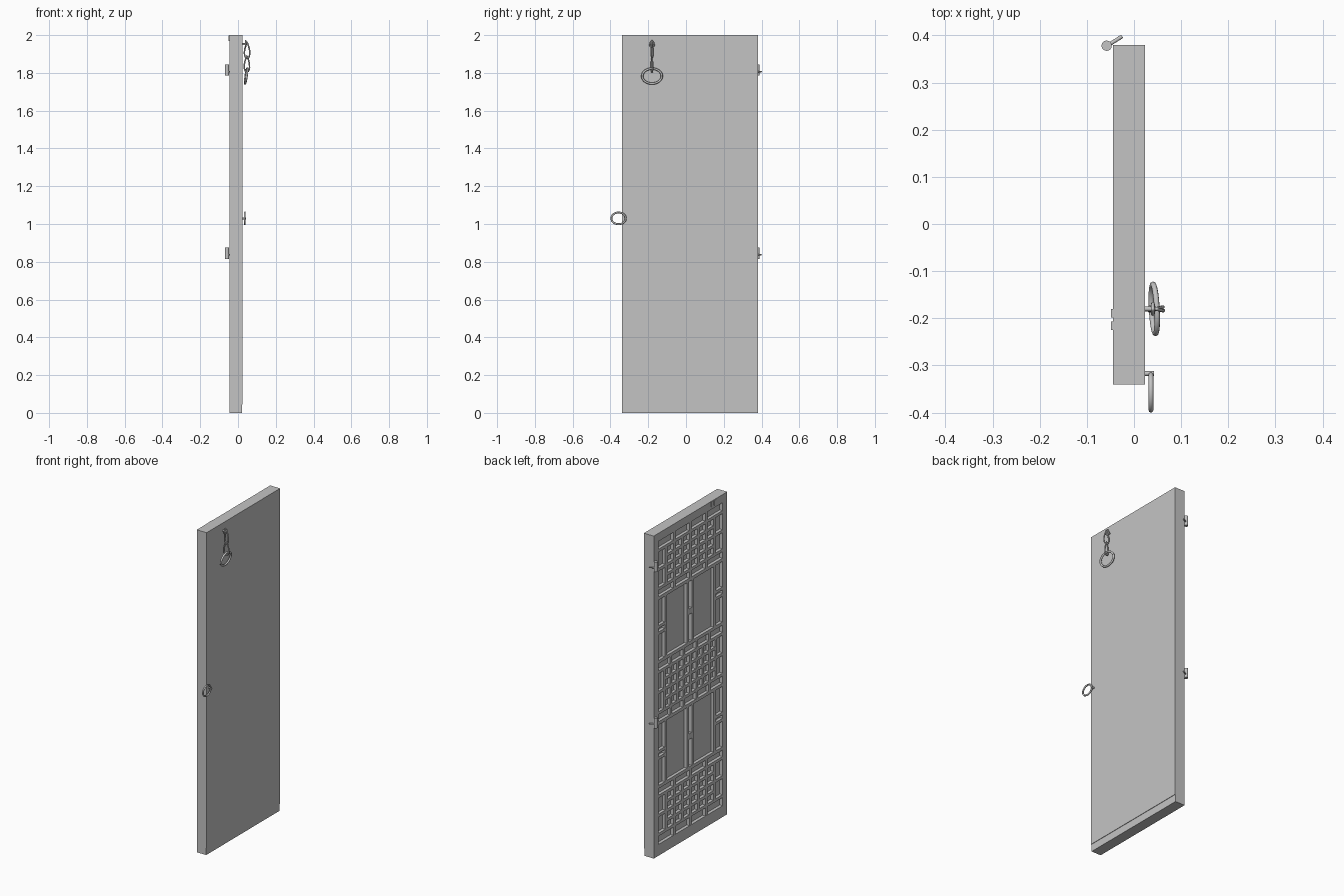
import bpy
from math import sin, cos, pi, radians
from mathutils import Vector

cube = bpy.data.objects.get("Cube")
if cube:
    bpy.data.objects.remove(cube, do_unlink=True)

grey = bpy.data.materials.new("plain_grey")
grey.use_nodes = True
COLOUR = (0.55, 0.55, 0.55, 1)
grey.diffuse_color = COLOUR
grey.node_tree.nodes["Principled BSDF"].inputs["Base Color"].default_value = COLOUR

FACE, FLOOR, BACK = -0.045, -0.025, 0.023    # x of frame face, recess floor, plain side
Y0, Y1 = -0.34, 0.38                         # door edges
MID_Y, MID_Z = 0.02, 1.01                    # lattice centre
HALF_Y, HALF_Z = 0.315, 0.94                 # half size of the recess


def boxes(name, parts):
    """One mesh made of (low corner, high corner) boxes."""
    verts, faces = [], []
    for lo, hi in parts:
        n = len(verts)
        verts += [(x, y, z) for x in (lo[0], hi[0]) for y in (lo[1], hi[1]) for z in (lo[2], hi[2])]
        for f in ((0, 1, 3, 2), (4, 6, 7, 5), (0, 4, 5, 1), (2, 3, 7, 6), (0, 2, 6, 4), (1, 5, 7, 3)):
            faces.append([n + k for k in f])
    mesh = bpy.data.meshes.new(name)
    mesh.from_pydata(verts, [], faces)
    mesh.materials.append(grey)
    ob = bpy.data.objects.new(name, mesh)
    bpy.context.collection.objects.link(ob)
    return ob


def loop(name, centre, width, height, wire, turn=0, lean=0, taper=False):
    """Closed wire loop in the yz plane, turned about z and leaning about y."""
    curve = bpy.data.curves.new(name, "CURVE")
    curve.dimensions = "3D"
    curve.bevel_depth, curve.bevel_resolution = wire, 2
    steps = 28
    spline = curve.splines.new("POLY")
    spline.points.add(steps - 1)
    spline.use_cyclic_u = True
    for k, p in enumerate(spline.points):
        t = 2 * pi * k / steps
        pinch = sin(t / 2) if taper else 1
        p.co = (0, width * sin(t) * pinch, height * cos(t), 1)
    curve.materials.append(grey)
    ob = bpy.data.objects.new(name, curve)
    ob.location = centre
    ob.rotation_euler = (0, radians(lean), radians(turn))
    bpy.context.collection.objects.link(ob)
    return ob


def rod(name, a, b, radius):
    a, b = Vector(a), Vector(b)
    bpy.ops.mesh.primitive_cylinder_add(vertices=16, radius=radius, depth=(b - a).length,
                                        location=(a + b) / 2)
    ob = bpy.context.object
    ob.name = name
    ob.rotation_euler = (b - a).to_track_quat("Z", "Y").to_euler()
    ob.data.materials.append(grey)
    bpy.ops.object.shade_smooth_by_angle()
    return ob


# Door slab with a slightly set back foot strip
boxes("door_panel", [((FLOOR, Y0, 0.045), (BACK, Y1, 2)),
                     ((FLOOR, Y0, 0), (BACK - 0.003, Y1, 0.045))])

# Raised frame around the lattice
ya, yb = MID_Y - HALF_Y, MID_Y + HALF_Y
za, zb = MID_Z - HALF_Z, MID_Z + HALF_Z
boxes("door_frame", [((FACE, Y0, 0), (FLOOR, ya, 2)), ((FACE, yb, 0), (FLOOR, Y1, 2)),
                     ((FACE, ya, 0), (FLOOR, yb, za)), ((FACE, ya, zb), (FLOOR, yb, 2))])

bars = []


def bar(ylo, yhi, zlo, zhi):
    bars.append(((FACE + 0.001, ylo, zlo), (FLOOR, yhi, zhi)))


def upright(y, zlo, zhi, w=0.022):
    bar(y - w / 2, y + w / 2, zlo, zhi)


def crossbar(z, ylo, yhi, w=0.02):
    bar(ylo, yhi, z - w / 2, z + w / 2)


def woven(zlo, zhi, columns, rows):
    """Interlocking short bars, alternately upright and level."""
    dy, dz = 2 * HALF_Y / columns, (zhi - zlo) / rows
    for i in range(1, columns):
        for j in range(1, rows):
            y, z = ya + i * dy, zlo + j * dz
            if (i + j) % 2:
                upright(y, z - dz, z + dz, 0.02)
            else:
                crossbar(z, y - dy, y + dy, 0.018)


# Woven bands: bottom, middle and top
WINDOW_IN, WINDOW_OUT = 0.19, 0.585
woven(za, MID_Z - WINDOW_OUT, 8, 6)
woven(MID_Z - WINDOW_IN, MID_Z + WINDOW_IN, 10, 6)
woven(MID_Z + WINDOW_OUT, zb, 8, 6)

# Open windows between the bands
for s in (-1, 1):
    inner, outer = MID_Z + s * WINDOW_IN, MID_Z + s * WINDOW_OUT
    lo, hi = min(inner, outer), max(inner, outer)
    mid = (lo + hi) / 2
    crossbar(lo, ya, yb)
    crossbar(hi, ya, yb)
    crossbar(mid, MID_Y - 0.02, MID_Y + 0.02, 0.035)
    for side in (-1, 1):
        upright(MID_Y + side * 0.24, lo, hi)
        upright(MID_Y + side * 0.024, lo, hi, 0.018)
        ends = sorted((MID_Y + side * 0.24, MID_Y + side * HALF_Y))
        for z in (mid - 0.02, mid + 0.02):
            crossbar(z, *ends, 0.018)
boxes("lattice", bars)

# Hinge pins with arms on the far edge
for label, z in (("lower", 0.845), ("upper", 1.815)):
    rod(label + "_hinge_pin", (-0.058, 0.378, z - 0.03), (-0.058, 0.378, z + 0.03), 0.011)
    rod(label + "_hinge_arm", (-0.055, 0.379, z - 0.008), (-0.025, 0.398, z - 0.008), 0.004)

# Pull ring at the opening edge
rod("pull_ring_pin", (0.02, -0.317, 1.03), (0.042, -0.317, 1.03), 0.005)
loop("pull_ring", (0.036, -0.357, 1.03), 0.038, 0.031, 0.005)

# Latch chain: staple, two tapered links and a large ring
CHAIN_Y = -0.18
rod("chain_pin", (0.02, CHAIN_Y, 1.952), (0.046, CHAIN_Y, 1.952), 0.005)
loop("chain_staple", (0.04, CHAIN_Y, 1.954), 0.014, 0.016, 0.004, taper=True)
loop("upper_chain_link", (0.048, CHAIN_Y, 1.92), 0.019, 0.043, 0.004, turn=75, taper=True)
loop("lower_chain_link", (0.047, CHAIN_Y, 1.848), 0.019, 0.043, 0.004, turn=105, taper=True)
loop("chain_ring", (0.043, CHAIN_Y, 1.783), 0.052, 0.04, 0.006, turn=3, lean=8)

# Clinched staple ends on the lattice side
boxes("staple_ends", [((-0.049, y, 1.968), (FACE, y + 0.018, 1.998)) for y in (-0.225, -0.198)])
